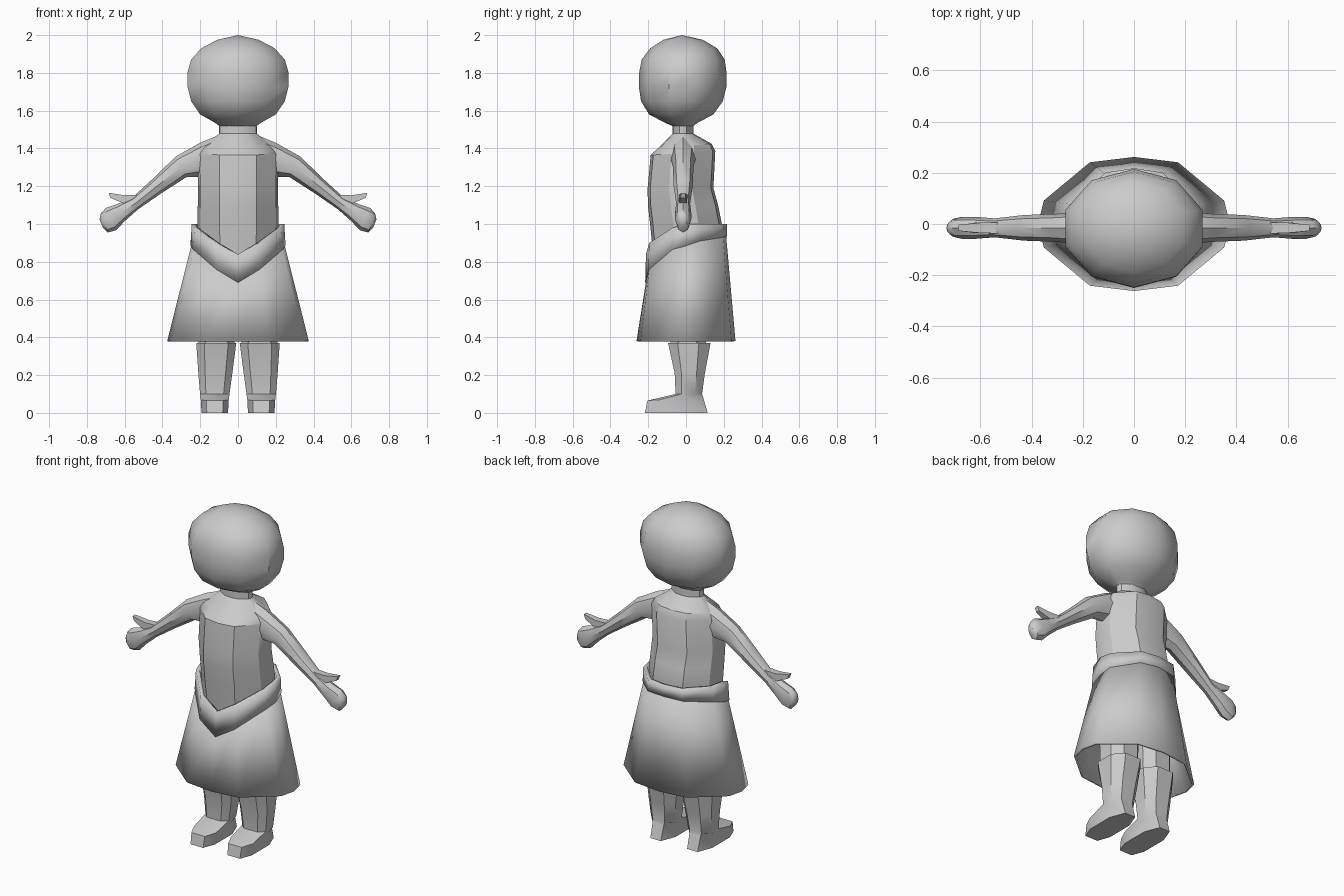
import bpy, bmesh, math
from mathutils import Vector

if "Cube" in bpy.data.objects:
    bpy.data.objects.remove(bpy.data.objects["Cube"])


def loft(name, rings, caps=True, thick=0.0, angle=32):
    """Skin a list of equal-length point rings into one object."""
    bm = bmesh.new()
    vs = [[bm.verts.new(p) for p in r] for r in rings]
    n = len(vs[0])
    for a, b in zip(vs, vs[1:]):
        for i in range(n):
            j = (i + 1) % n
            bm.faces.new((a[i], a[j], b[j], b[i]))
    if caps:
        bm.faces.new(vs[0])
        bm.faces.new(vs[-1])
    bmesh.ops.remove_doubles(bm, verts=bm.verts, dist=1e-5)
    bmesh.ops.recalc_face_normals(bm, faces=bm.faces)
    me = bpy.data.meshes.new(name)
    bm.to_mesh(me)
    bm.free()
    ob = bpy.data.objects.new(name, me)
    bpy.context.collection.objects.link(ob)
    if thick:
        m = ob.modifiers.new("thickness", "SOLIDIFY")
        m.thickness = thick
    bpy.ops.object.select_all(action='DESELECT')
    ob.select_set(True)
    bpy.context.view_layer.objects.active = ob
    bpy.ops.object.shade_smooth_by_angle(angle=math.radians(angle))
    return ob


def ring(section, rx, yf, yb, zf, zb=None, cx=0.0):
    """Place a unit section between front yf and back yb, sloping zf to zb."""
    zb = zf if zb is None else zb
    return [Vector((cx + u * rx, (yf + yb) / 2 + v * (yb - yf) / 2,
                    zf + (zb - zf) * (v + 1) / 2)) for u, v in section]


# Unit cross-sections, starting at the front
BODY = [(0, -1), (.46, -.92), (.94, -.35), (1, 0), (.94, .35), (.46, .92),
        (0, 1), (-.46, .92), (-.94, .35), (-1, 0), (-.94, -.35), (-.46, -.92)]
DECAGON = [(math.sin(k * math.pi / 5) / .951, -math.cos(k * math.pi / 5)) for k in range(10)]
LEG = [(-.6, -1), (.6, -1), (1, -.55), (1, .45), (.5, 1), (-.5, 1), (-1, .45), (-1, -.55)]

# Head: rx, front y, back y, z
head = [(.10, -.075, .04, 1.52), (.12, -.11, .06, 1.535), (.20, -.195, .145, 1.58),
        (.248, -.238, .195, 1.65), (.268, -.25, .215, 1.73), (.268, -.248, .215, 1.80),
        (.248, -.235, .205, 1.87), (.195, -.19, .165, 1.93), (.11, -.12, .09, 1.975),
        (0, -.02, -.02, 2.0)]
loft("head", [ring(DECAGON, *h) for h in head[:-1]] + [ring(DECAGON, *head[-1])], caps=False, angle=40)

# Torso and neck: rx, front y, back y, front z, back z
torso = [(.19, -.16, .15, .70), (.215, -.19, .19, 1.0), (.213, -.202, .17, 1.1),
         (.213, -.203, .145, 1.19), (.212, -.187, .155, 1.365, 1.385),
         (.19, -.15, .135, 1.40, 1.425), (.10, -.072, .04, 1.478), (.10, -.072, .04, 1.54)]
loft("torso", [ring(BODY, *t) for t in torso])

# Waistband dipping to a point at the front
tops = [.84, .90, .98, 1.0, 1.0, 1.0, 1.0]
lows = [.69, .76, .865, .885, .91, .93, .935]
def dipped(rx, yf, yb, heights, lift=0.0):
    pts = ring(BODY, rx, yf, yb, 0)
    for k, p in enumerate(pts):
        p.z = heights[min(k, 12 - k)] + lift
    return pts
loft("waistband", [dipped(.252, -.216, .216, lows), dipped(.245, -.212, .218, tops)],
     caps=False, thick=.022, angle=20)

# Flared skirt, open at the hem
loft("skirt", [ring(BODY, .375, -.262, .262, .38), dipped(.24, -.208, .21, lows, .03)],
     caps=False, thick=.014, angle=20)

for s, side in ((1, "left"), (-1, "right")):
    # Limb rings from top and bottom (x, z) pairs plus depth
    def limb(rows, sides):
        out = []
        for tx, tz, bx, bz, d in rows:
            c = Vector((s * (tx + bx) / 2, -.015, (tz + bz) / 2))
            h = Vector((s * (tx - bx) / 2, 0, (tz - bz) / 2))
            k0 = .5 if sides == 4 else 0
            f = 1.414 if sides == 4 else 1
            out.append([c + f * (h * math.cos((i + k0) * math.tau / sides)
                        + Vector((0, d, 0)) * math.sin((i + k0) * math.tau / sides))
                        for i in range(sides)])
        return out

    # Arm with mitten hand
    loft(side + "_arm", limb([
        (.09, 1.475, .14, 1.29, .06), (.20, 1.43, .21, 1.25, .065), (.33, 1.357, .27, 1.25, .055),
        (.45, 1.24, .41, 1.16, .05), (.56, 1.14, .53, 1.077, .037),
        (.64, 1.105, .60, 1.015, .043), (.70, 1.085, .645, .967, .043),
        (.726, 1.055, .69, .955, .035), (.733, 1.025, .715, .98, .018)], 8), angle=40)
    # Thumb
    loft(side + "_thumb", limb([(.53, 1.155, .55, 1.09, .022), (.60, 1.152, .62, 1.115, .02),
                                (.685, 1.165, .675, 1.138, .012)], 4))
    # Leg under the skirt
    loft(side + "_leg", [ring(LEG, .095, -.078, .105, .30, cx=s * .115),
                         ring(LEG, .10, -.095, .115, .74, cx=s * .11)], angle=40)
    # Boot: shaft flowing into the foot
    boot = [(.106, -.095, .13, .37, .37, .115), (.09, -.06, .10, .21, .21, .12),
            (.078, -.055, .085, .10, .10, .123), (.074, -.205, .09, .065, .085, .123),
            (.07, -.217, .115, 0, 0, .123)]
    loft(side + "_boot", [ring(LEG, *b[:5], cx=s * b[5]) for b in boot], angle=40)
